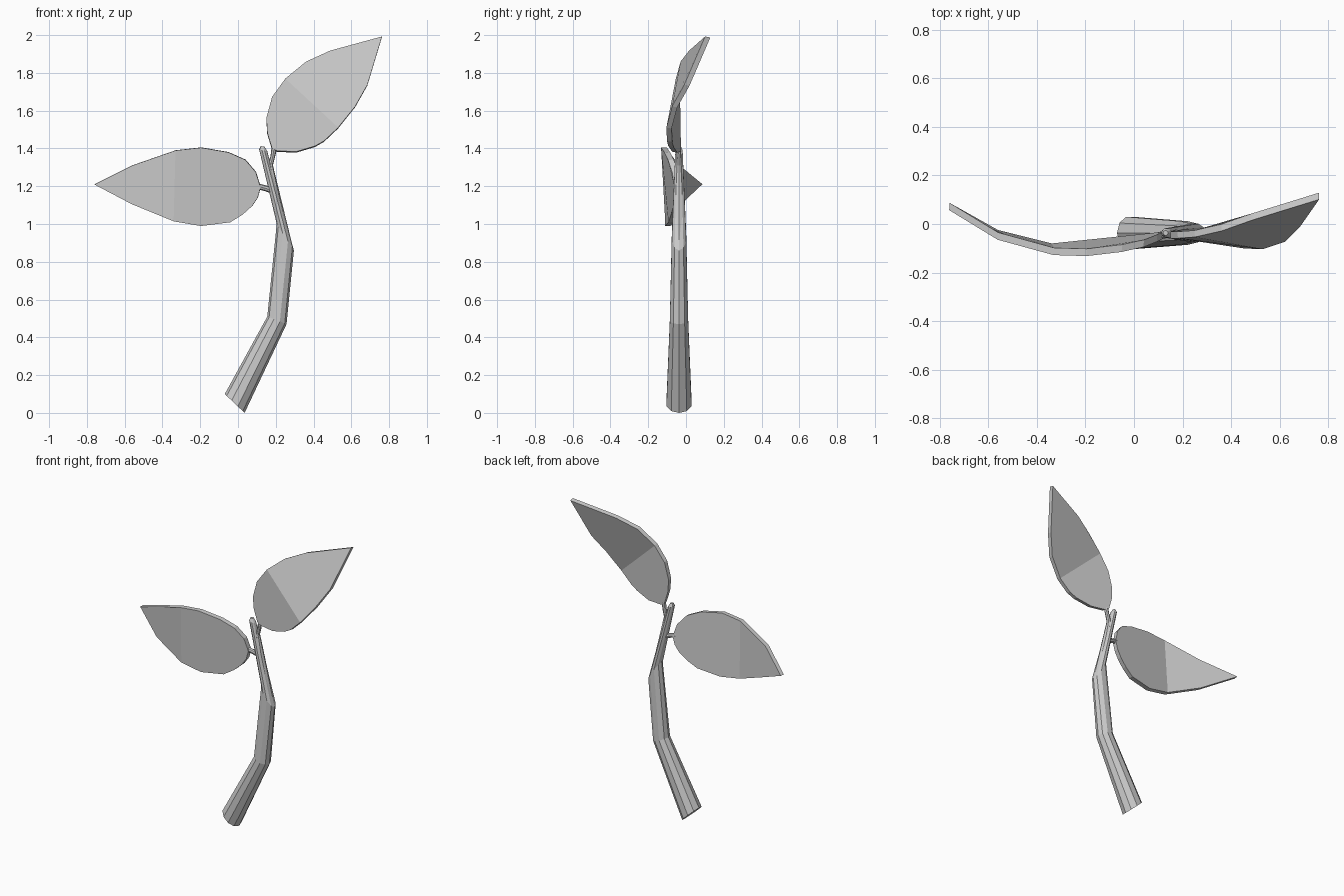
import bpy, bmesh, math
from mathutils import Vector

# One flat grey for the whole plant
grey = bpy.data.materials.new("plain_grey")
grey.diffuse_color = (0.6, 0.6, 0.6, 1)


def finish(name, bm):
    bmesh.ops.recalc_face_normals(bm, faces=bm.faces)
    me = bpy.data.meshes.new(name)
    bm.to_mesh(me)
    bm.free()
    me.materials.append(grey)
    ob = bpy.data.objects.new(name, me)
    bpy.context.collection.objects.link(ob)
    return ob


def tube(name, rings, sides):
    """Loft through slanted rings: left x, left z, right x, right z, centre y, half depth."""
    bm = bmesh.new()
    loops = []
    for lx, lz, rx, rz, y, d in rings:
        c = Vector(((lx + rx) / 2, y, (lz + rz) / 2))
        h = Vector(((rx - lx) / 2, 0, (rz - lz) / 2))
        loops.append([bm.verts.new(c + h * math.cos(a) + Vector((0, d * math.sin(a), 0)))
                      for a in (2 * math.pi * i / sides for i in range(sides))])
    for p, q in zip(loops, loops[1:]):
        for i in range(sides):
            j = (i + 1) % sides
            bm.faces.new((p[i], p[j], q[j], q[i]))
    bm.faces.new(loops[0])
    bm.faces.new(loops[-1])
    return finish(name, bm)


def leaf(name, pts, a, b, thick):
    """Thick leaf from an outline starting at the tip, folded between points a and b."""
    pts = [Vector(p) for p in pts]
    n = len(pts)
    normal = Vector()
    for i in range(n):
        normal += pts[i].cross(pts[(i + 1) % n])
    normal.normalize()
    bm = bmesh.new()
    layers = [[bm.verts.new(p + normal * s * thick / 2) for p in pts] for s in (1, -1)]
    for v in layers:
        bm.faces.new(v[a:b + 1])              # base half
        bm.faces.new(v[b:] + v[:a + 1])       # tip half
    f, k = layers
    for i in range(n):
        j = (i + 1) % n
        bm.faces.new((f[i], f[j], k[j], k[i]))
    return finish(name, bm)


# Bent, tapering stem
tube("stem", [
    (-0.07, 0.10, 0.035, 0.0, -0.037, 0.07),
    (0.155, 0.51, 0.257, 0.47, -0.037, 0.051),
    (0.205, 1.00, 0.296, 0.86, -0.037, 0.04),
    (0.112, 1.395, 0.155, 1.385, -0.037, 0.02),
    (0.120, 1.412, 0.140, 1.41, -0.037, 0.01),
], 10)

# Leaf stalks
tube("upper_leaf_stalk", [
    (0.235, 0.90, 0.285, 0.90, -0.037, 0.025),
    (0.165, 1.19, 0.212, 1.20, -0.037, 0.022),
    (0.160, 1.32, 0.185, 1.31, -0.037, 0.014),
    (0.172, 1.36, 0.195, 1.35, -0.037, 0.013),
    (0.178, 1.41, 0.205, 1.395, -0.04, 0.012),
], 8)
tube("side_leaf_stalk", [
    (0.100, 1.185, 0.105, 1.215, -0.048, 0.014),
    (0.140, 1.175, 0.145, 1.205, -0.043, 0.014),
    (0.195, 1.155, 0.200, 1.190, -0.037, 0.016),
], 8)

# Side leaf, reaching left and curling back at the tip
leaf("side_leaf", [
    (-0.76, 0.072, 1.21), (-0.56, -0.05, 1.31), (-0.33, -0.113, 1.39),
    (-0.195, -0.117, 1.405), (-0.05, -0.1, 1.38), (0.04, -0.08, 1.34),
    (0.095, -0.058, 1.275), (0.12, -0.046, 1.195), (0.105, -0.047, 1.14),
    (0.075, -0.052, 1.095), (0.025, -0.064, 1.05), (-0.04, -0.078, 1.01),
    (-0.195, -0.095, 0.99), (-0.34, -0.095, 1.015), (-0.56, -0.04, 1.105),
], 2, 13, 0.03)

# Upper leaf, reaching up and right
leaf("upper_leaf", [
    (0.762, 0.115, 1.99), (0.487, 0.03, 1.915), (0.36, -0.015, 1.857),
    (0.25, -0.04, 1.767), (0.18, -0.045, 1.67), (0.15, -0.045, 1.56),
    (0.155, -0.042, 1.48), (0.18, -0.04, 1.397), (0.206, -0.045, 1.385),
    (0.307, -0.06, 1.38), (0.407, -0.08, 1.41), (0.455, -0.087, 1.437),
    (0.53, -0.09, 1.508), (0.62, -0.06, 1.62), (0.685, 0.005, 1.735),
], 3, 12, 0.028)
